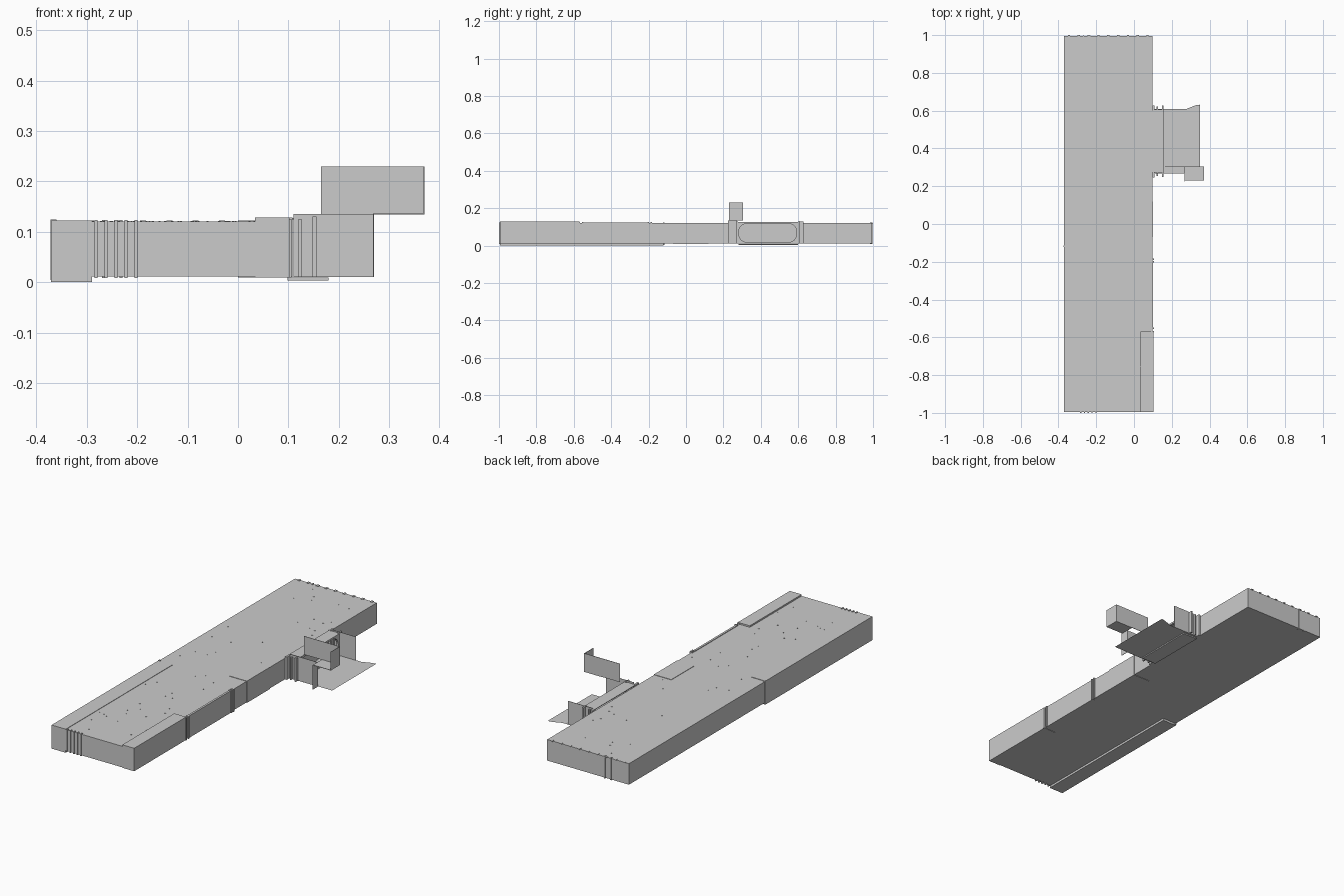
import bpy, bmesh, math, random

if "Cube" in bpy.data.objects:
    bpy.data.objects.remove(bpy.data.objects["Cube"])

def box(name, x0, x1, y0, y1, z0, z1):
    """Axis-aligned box from its limits."""
    me = bpy.data.meshes.new(name)
    bm = bmesh.new()
    bmesh.ops.create_cube(bm, size=1)
    for v in bm.verts:
        v.co = ((x0 + x1) / 2 + v.co.x * (x1 - x0),
                (y0 + y1) / 2 + v.co.y * (y1 - y0),
                (z0 + z1) / 2 + v.co.z * (z1 - z0))
    bm.to_mesh(me)
    bm.free()
    ob = bpy.data.objects.new(name, me)
    bpy.context.collection.objects.link(ob)
    return ob

def boxes(name, limits):
    """Several boxes joined in one mesh."""
    parts = [box(name, *l) for l in limits]
    bm = bmesh.new()
    for p in parts:
        bm.from_mesh(p.data)
    for p in parts[1:]:
        bpy.data.objects.remove(p)
    bm.to_mesh(parts[0].data)
    bm.free()
    return parts[0]

T = 0.002  # sheet thickness

# Main long hall
box("hall_body", -0.37, 0.098, -0.995, 0.995, 0.011, 0.12)

# Thin raised sections at the edges of roof and floor
box("left_edge_section", -0.371, -0.29, -0.995, -0.12, 0.0, 0.122)
box("right_edge_section", 0.034, 0.102, -0.995, -0.57, 0.009, 0.128)
box("right_wall_panel", 0.09, 0.101, -0.55, -0.2, 0.009, 0.123)
box("roof_patch", 0.0, 0.1, -0.07, 0.12, 0.009, 0.122)

# Narrow ribs on the walls
boxes("right_wall_ribs", [(0.09, 0.106, y, y + 0.008, 0.009, 0.125)
                          for y in (-0.575, -0.555, -0.205, -0.19)])
box("left_wall_rib", -0.372, -0.36, -0.122, -0.114, 0.004, 0.124)
boxes("front_ribs", [(x, x + 0.006, -1.0, -0.985, 0.008, 0.123)
                     for x in (-0.285, -0.265, -0.245, -0.225, -0.205)])
boxes("back_ribs", [(x, x + 0.006, 0.985, 0.998, 0.008, 0.123)
                    for x in (-0.27, -0.235)])
boxes("back_teeth", [(-0.35 + i * 0.052, -0.338 + i * 0.052, 0.985, 1.0, 0.118, 0.122)
                     for i in range(9)])

# Tiny studs scattered over the roof
random.seed(4)
studs = []
for i in range(60):
    x, y = random.uniform(-0.34, 0.07), random.uniform(-0.95, 0.95)
    studs.append((x, x + 0.004, y, y + 0.004, 0.118, 0.1215))
boxes("roof_studs", studs)

# Porch: floor that flares at the far outer corner
def sheet(name, pts, z):
    bm = bmesh.new()
    bm.faces.new([bm.verts.new((x, y, z)) for x, y in pts])
    me = bpy.data.meshes.new(name)
    bm.to_mesh(me)
    bm.free()
    ob = bpy.data.objects.new(name, me)
    bpy.context.collection.objects.link(ob)

sheet("porch_floor", [(0.098, 0.27), (0.35, 0.27), (0.35, 0.632), (0.325, 0.628),
                      (0.28, 0.61), (0.098, 0.61)], 0.01)
box("door_step", 0.098, 0.18, 0.28, 0.6, 0.003, 0.009)

# Porch side walls and stepped door jambs
box("near_wall", 0.11, 0.27, 0.268, 0.268 + T, 0.01, 0.135)
box("far_wall", 0.11, 0.25, 0.608, 0.608 + T, 0.01, 0.132)
boxes("door_jambs", [
    (0.098, 0.108, 0.245, 0.275, 0.01, 0.128), (0.12, 0.126, 0.255, 0.275, 0.01, 0.125),
    (0.148, 0.156, 0.25, 0.278, 0.01, 0.13),
    (0.098, 0.108, 0.602, 0.628, 0.01, 0.128), (0.12, 0.126, 0.602, 0.622, 0.01, 0.125),
    (0.148, 0.156, 0.6, 0.628, 0.01, 0.13)])
box("door_header", 0.098, 0.16, 0.272, 0.605, 0.124, 0.127)

# Door frame with a rounded opening
def rounded(cy, cz, hy, hz, r, n=6):
    pts = []
    for q, (sy, sz) in enumerate([(1, 1), (-1, 1), (-1, -1), (1, -1)]):
        for i in range(n + 1):
            a = math.pi / 2 * (q + i / n)
            pts.append((cy + sy * (hy - r) + r * math.cos(a),
                        cz + sz * (hz - r) + r * math.sin(a)))
    return pts

bm = bmesh.new()
loops = []
for hy, hz, r, x in ((0.165, 0.057, 0.004, 0.148), (0.165, 0.057, 0.004, 0.16),
                     (0.155, 0.05, 0.045, 0.16), (0.155, 0.05, 0.045, 0.148)):
    loops.append([bm.verts.new((x, y, z)) for y, z in rounded(0.437, 0.068, hy, hz, r)])
for k in range(4):
    a, b = loops[k], loops[(k + 1) % 4]
    for i in range(len(a)):
        j = (i + 1) % len(a)
        bm.faces.new((a[i], a[j], b[j], b[i]))
bmesh.ops.recalc_face_normals(bm, faces=bm.faces)
me = bpy.data.meshes.new("door_frame")
bm.to_mesh(me)
bm.free()
bpy.context.collection.objects.link(bpy.data.objects.new("door_frame", me))

# Folded sheets standing beside the porch
box("side_return", 0.268, 0.27, 0.225, 0.268, 0.01, 0.135)
box("upper_back_panel", 0.165, 0.37, 0.303, 0.305, 0.135, 0.23)
box("upper_right_panel", 0.368, 0.37, 0.23, 0.305, 0.135, 0.23)
box("upper_shelf", 0.268, 0.37, 0.23, 0.305, 0.134, 0.136)
